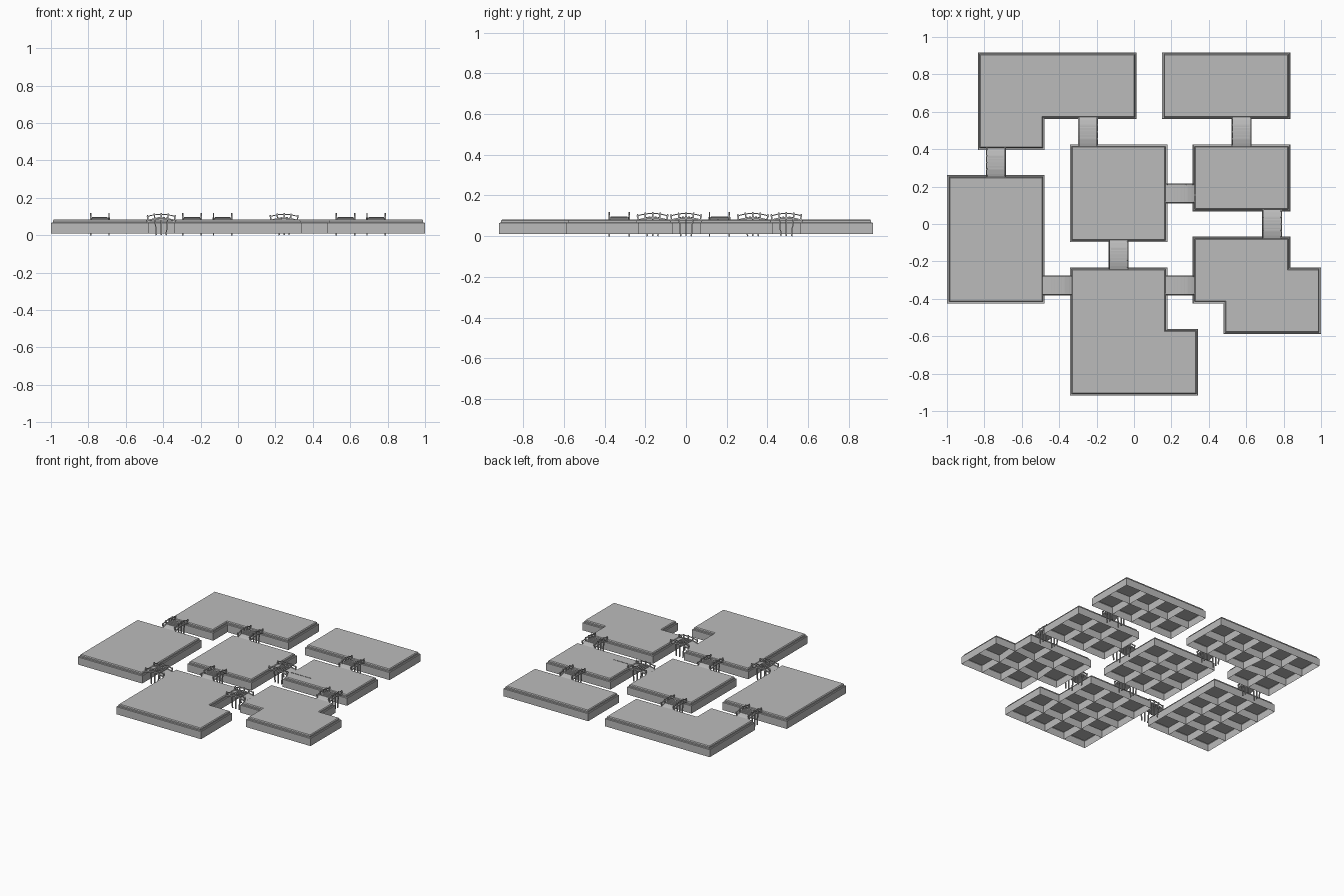
import bpy, bmesh, math
from mathutils import Vector, Matrix

cube = bpy.data.objects.get("Cube")
if cube:
    bpy.data.objects.remove(cube, do_unlink=True)

PITCH, X0, Y0 = 0.1642, -0.985, -0.903
TOP = 0.083


def material(name, value):
    m = bpy.data.materials.new(name)
    m.use_nodes = True
    m.diffuse_color = (value, value, value, 1)
    m.node_tree.nodes["Principled BSDF"].inputs["Base Color"].default_value = (value, value, value, 1)
    return m


stone = material("stone grey", 0.5)


def finish(bm, name):
    bmesh.ops.remove_doubles(bm, verts=bm.verts, dist=1e-5)
    bmesh.ops.recalc_face_normals(bm, faces=bm.faces)
    mesh = bpy.data.meshes.new(name)
    bm.to_mesh(mesh)
    bm.free()
    mesh.materials.append(stone)
    obj = bpy.data.objects.new(name, mesh)
    bpy.context.collection.objects.link(obj)
    return obj


def block(x, y, w, d):
    return {(i, j) for i in range(x, x + w) for j in range(y, y + d)}


# Edge profile of a platform: outward offset and height
PROFILE = [(0.0145, 0.01), (0.0145, 0.062), (0.011, 0.067), (0.005, 0.067),
           (0.005, 0.077), (0.0, TOP)]


def platform(name, cells):
    bm = bmesh.new()

    def corner(i, j, off, z):
        # Push outline corners away from the occupied cells around them
        sx = sum((1 if a else -1) for a in (0, 1) for b in (0, 1) if (i - a, j - b) in cells)
        sy = sum((1 if b else -1) for a in (0, 1) for b in (0, 1) if (i - a, j - b) in cells)
        sign = lambda v: (v > 0) - (v < 0)
        return bm.verts.new((X0 + i * PITCH + sign(sx) * off, Y0 + j * PITCH + sign(sy) * off, z))

    undersides = []
    for i, j in sorted(cells):
        loop = [(i, j), (i + 1, j), (i + 1, j + 1), (i, j + 1)]
        bm.faces.new([corner(*p, 0, TOP) for p in loop])
        undersides.append(bm.faces.new([corner(*p, *PROFILE[0]) for p in reversed(loop)]))
        for k, (di, dj) in enumerate([(0, -1), (1, 0), (0, 1), (-1, 0)]):
            if (i + di, j + dj) in cells:
                continue
            a, b = loop[k], loop[(k + 1) % 4]
            for lo, hi in zip(PROFILE, PROFILE[1:]):
                bm.faces.new([corner(*a, *lo), corner(*b, *lo), corner(*b, *hi), corner(*a, *hi)])
    # Hollow pocket under every tile
    bmesh.ops.inset_individual(bm, faces=undersides, thickness=0.018)
    for f in bmesh.ops.extrude_discrete_faces(bm, faces=undersides)["faces"]:
        bmesh.ops.translate(bm, verts=f.verts, vec=(0, 0, 0.055))
    return finish(bm, name)


platform("west_platform", block(0, 3, 3, 4))
platform("northwest_platform", block(1, 9, 5, 2) | block(1, 8, 2, 1))
platform("northeast_platform", block(7, 9, 4, 2))
platform("centre_platform", block(4, 5, 3, 3))
platform("east_platform", block(8, 6, 3, 2))
platform("southeast_platform", block(8, 3, 3, 2) | block(9, 2, 3, 2))
platform("south_platform", block(4, 0, 3, 4) | block(7, 0, 1, 2))


def deck_height(u):
    return 0.094 - 0.016 * (u / 0.085) ** 2


def bar(bm, a, b, w, h):
    # Rectangular bar from a to b
    a, b = Vector(a), Vector(b)
    rot = (b - a).to_track_quat('X', 'Z').to_matrix().to_4x4()
    size = Matrix.Diagonal(((b - a).length, w, h, 1))
    bmesh.ops.create_cube(bm, size=1, matrix=Matrix.Translation((a + b) / 2) @ rot @ size)


def arch(bm, v, w, h, lift, half, steps=8):
    # Arched strip following the deck curve
    rings = []
    for k in range(steps + 1):
        u = -half + 2 * half * k / steps
        z = deck_height(u) + lift
        rings.append([bm.verts.new((u, v + s * w / 2, z + t * h / 2))
                      for s, t in ((-1, -1), (1, -1), (1, 1), (-1, 1))])
    for p, q in zip(rings, rings[1:]):
        for k in range(4):
            bm.faces.new([p[k], p[k - 1], q[k - 1], q[k]])
    bm.faces.new(rings[0])
    bm.faces.new(rings[-1])


def bridge(name, x, y, along_y):
    bm = bmesh.new()
    arch(bm, 0, 0.09, 0.006, -0.005, 0.082)
    # Raised treads across the crown
    for k in range(-2, 3):
        u = k * 0.015
        z = deck_height(u)
        bar(bm, (u, -0.042, z), (u, 0.042, z), 0.009, 0.007)
    for v in (-0.049, 0.049):
        arch(bm, v, 0.009, 0.008, -0.004, 0.086)
        arch(bm, v, 0.006, 0.005, 0.018, 0.078)
        # Railing posts
        for k in range(-2, 3):
            u = k * 0.035
            z = deck_height(u)
            bar(bm, (u, v, z - 0.006), (u * 1.06, v, z + 0.025), 0.007, 0.007)
        # Supporting legs
        for k in (-1, 0, 1):
            bar(bm, (k * 0.034, v, 0.085), (k * 0.026, v, 0), 0.007, 0.007)
    obj = finish(bm, name)
    obj.location = (x, y, 0)
    obj.rotation_euler.z = math.pi / 2 if along_y else 0


def cell_centre(i, j):
    return X0 + (i + 0.5) * PITCH, Y0 + (j + 0.5) * PITCH


for i, j, along_y in [(1, 7, True), (4, 8, True), (9, 8, True), (7, 6, False),
                      (10, 5, True), (5, 4, True), (3, 3, False), (7, 3, False)]:
    bridge(f"footbridge_{i}_{j}", *cell_centre(i, j), along_y)

# Slim strip lying on the east platform
bm = bmesh.new()
bar(bm, (0.32, 0.156, TOP), (0.48, 0.156, TOP), 0.005, 0.004)
finish(bm, "ground_strip")
